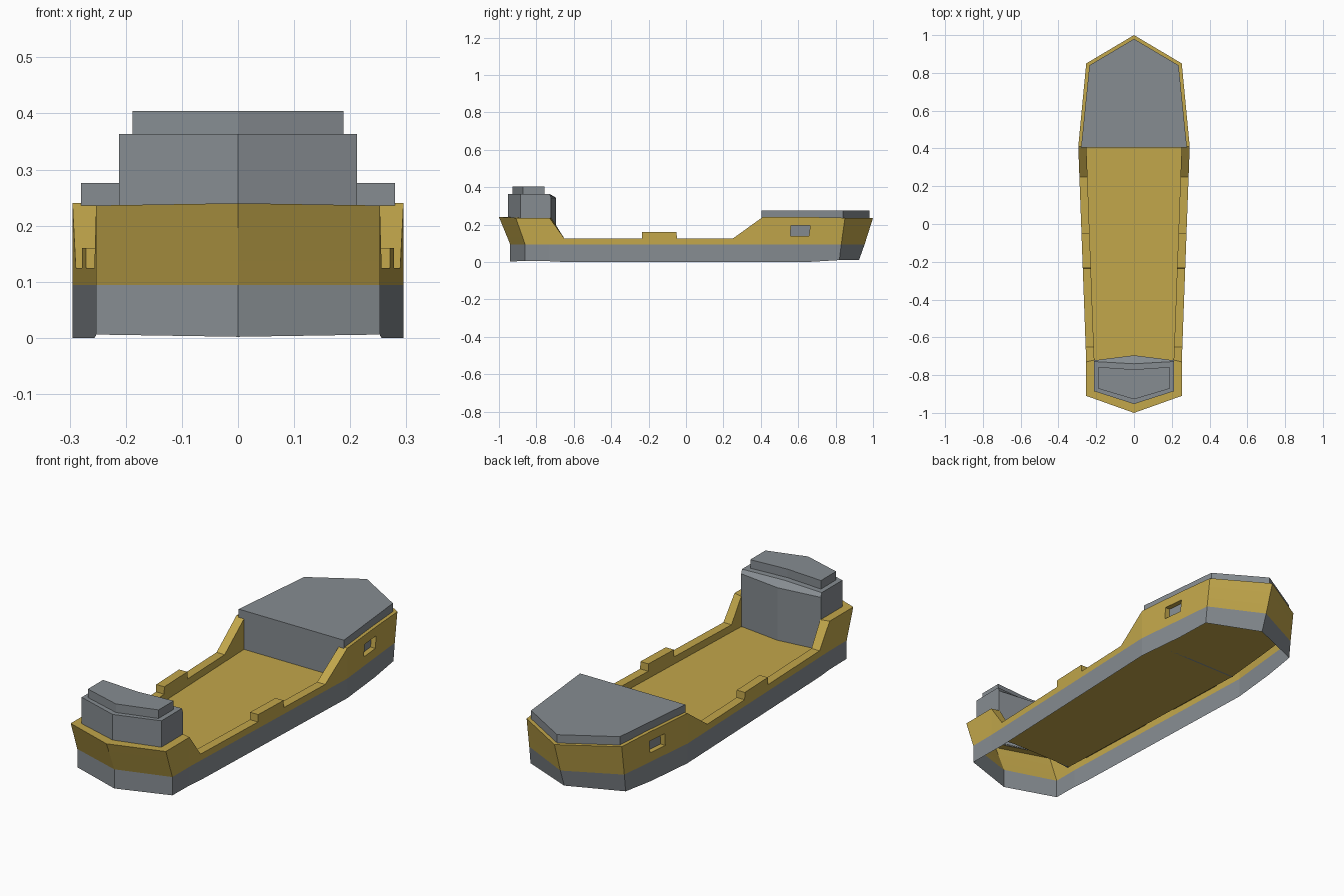
import bpy, bmesh

if "Cube" in bpy.data.objects:
    bpy.data.objects.remove(bpy.data.objects["Cube"])


def material(name, rgb):
    m = bpy.data.materials.new(name)
    m.diffuse_color = (*rgb, 1)
    m.use_nodes = True
    m.node_tree.nodes["Principled BSDF"].inputs["Base Color"].default_value = m.diffuse_color
    return m


GOLD = material("ochre_yellow", (0.54, 0.385, 0.07))
GREY = material("steel_grey", (0.24, 0.265, 0.285))


def finish(bm, name, mats):
    me = bpy.data.meshes.new(name)
    bm.to_mesh(me)
    bm.free()
    ob = bpy.data.objects.new(name, me)
    bpy.context.collection.objects.link(ob)
    for m in mats:
        me.materials.append(m)
    return ob


def loft(name, layers, mat, bottom=True):
    """Stack of mirrored outlines: (half outline from -y tip to +y end, z)."""
    bm = bmesh.new()
    rings = []
    for half, z in layers:
        pts = half + [(-x, y) for x, y in reversed(half) if x > 0]
        rings.append([bm.verts.new((x, y, z)) for x, y in pts])
    n = len(rings[0])
    for a, b in zip(rings, rings[1:]):
        for i in range(n):
            j = (i + 1) % n
            bm.faces.new((a[i], a[j], b[j], b[i]))
    bm.faces.new(rings[-1])
    if bottom:
        bm.faces.new(rings[0][::-1])
    return finish(bm, name, [mat])


# --- Hull: half shell lofted along stations, then mirrored ---
KNUCKLE, DECK, RIM = 0.094, 0.09, 0.043


def side(y, z):
    """Station on the straight side or the tapering bow side."""
    if y <= 0.41:
        x, yb = 0.253 + 0.042 * (y + 0.73) / 1.14, y
    else:
        x, yb = 0.295 - 0.042 * (y - 0.41) / 0.44, 0.41 + (y - 0.41) * 0.93
    return (x, yb, yb, y, z, x - RIM, y, 0.0)


# x, y bottom, y knuckle, y top, z top, inner x, inner y, z bottom
stations = [(0, -0.94, -0.94, -1.0, 0.24, 0, -0.95, 0.002),
            (0.253, -0.86, -0.86, -0.91, 0.236, 0.21, -0.885, 0.006),
            (0.253, -0.73, -0.73, -0.73, 0.236, 0.21, -0.72, 0.004)]
stations += [side(y, z) for y, z in (
    (-0.65, 0.125), (-0.235, 0.125), (-0.234, 0.16), (-0.05, 0.16),
    (-0.049, 0.125), (0.25, 0.125), (0.41, 0.24), (0.565, 0.24), (0.67, 0.24))]
stations += [(0.253, 0.82, 0.83, 0.85, 0.236, 0.21, 0.82, 0.01),
             (0, 0.925, 0.955, 1.0, 0.236, 0, 0.94, 0.01)]
WINDOW = 10  # station where the side opening starts

bm = bmesh.new()
grid = []
for x, yb, yk, yt, zt, xi, yi, zb in stations:
    col = [(x, yb, zb)]
    for f in (0, 0.3, 0.7, 1):
        col.append((x, yk + (yt - yk) * f, KNUCKLE + (zt - KNUCKLE) * f))
    yd = min(yi, 0.925)
    col += [(xi, yi, zt), (xi, yd, DECK), (0, yd, DECK)]
    grid.append([bm.verts.new(c) for c in col])
window = None
for i in range(len(grid) - 1):
    for r in range(7):
        if r > 4 and i < 2:  # no deck under the stern house
            continue
        f = bm.faces.new((grid[i][r], grid[i + 1][r], grid[i + 1][r + 1], grid[i][r + 1]))
        f.material_index = 1 if r == 0 else 0
        if i == WINDOW and r == 2:
            window = f
# recessed side opening with a grey back
res = bmesh.ops.extrude_discrete_faces(bm, faces=[window])
for f in res["faces"]:
    f.material_index = 1
    for v in f.verts:
        v.co.x -= 0.025
bmesh.ops.remove_doubles(bm, verts=bm.verts, dist=0.0003)
hull = finish(bm, "hull", [GOLD, GREY])
mir = hull.modifiers.new("mirror", "MIRROR")
mir.use_clip = True

# --- Bow cover and its front wall ---
loft("bow_cover", [([(0.28, 0.405), (0.236, 0.84), (0, 0.98)], 0.236),
                   ([(0.28, 0.405), (0.236, 0.84), (0, 0.98)], 0.276)], GREY)
loft("bow_wall", [([(0.254, 0.405), (0.254, 0.413)], z) for z in (DECK, 0.25)], GREY)

# --- Stern house with sloped rear edge, lower wall and roof tier ---
base = [(0, -0.953), (0.212, -0.885), (0.212, -0.722), (0, -0.695)]
top = [(0, -0.953), (0.212, -0.885), (0.212, -0.728), (0, -0.74)]
loft("stern_house", [(base, 0.234), (base, 0.343), (top, 0.363)], GREY, bottom=False)
loft("stern_wall", [([(0, -0.705), (0.212, -0.73), (0.212, -0.722), (0, -0.695)], z)
                    for z in (DECK, 0.234)], GREY)
roof = [(0, -0.928), (0.188, -0.872), (0.188, -0.757), (0, -0.77)]
loft("roof_tier", [(roof, 0.36), (roof, 0.404)], GREY)
